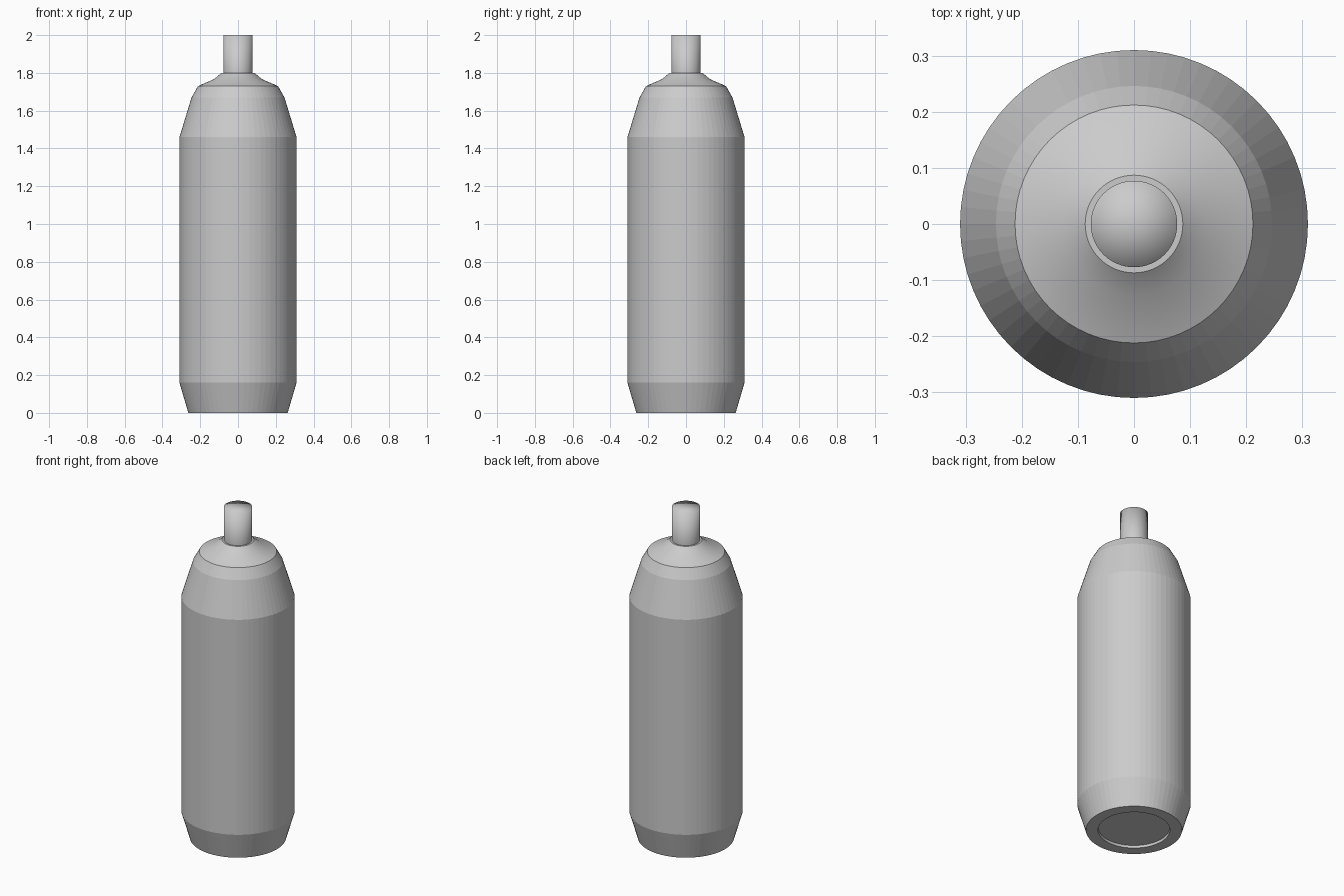
import bpy, bmesh
from math import cos, sin, tau

if "Cube" in bpy.data.objects:
    bpy.data.objects.remove(bpy.data.objects["Cube"])

SEG = 64


def lathe(name, profile, smooth):
    """Spin a list of (radius, z) points round z; radius 0 makes a pole."""
    bm = bmesh.new()
    rings = []
    for r, z in profile:
        if r == 0:
            rings.append([bm.verts.new((0, 0, z))] * SEG)
        else:
            rings.append([bm.verts.new((r * cos(tau * i / SEG), r * sin(tau * i / SEG), z))
                          for i in range(SEG)])
    for low, high in zip(rings, rings[1:]):
        for i in range(SEG):
            j = (i + 1) % SEG
            corners = dict.fromkeys((low[i], low[j], high[j], high[i]))
            face = bm.faces.new(list(corners))
            face.smooth = smooth
    bmesh.ops.recalc_face_normals(bm, faces=bm.faces)
    mesh = bpy.data.meshes.new(name)
    bm.to_mesh(mesh)
    bm.free()
    obj = bpy.data.objects.new(name, mesh)
    bpy.context.collection.objects.link(obj)
    return obj


def smooth_by_angle(obj, angle):
    bpy.ops.object.select_all(action='DESELECT')
    obj.select_set(True)
    bpy.context.view_layer.objects.active = obj
    bpy.ops.object.shade_smooth_by_angle(angle=angle)


# Can body: recessed base, tapered foot, straight wall, faceted shoulder
lathe("can_body", [(0, 0.015), (0.195, 0.015), (0.197, 0), (0.263, 0), (0.31, 0.16),
                   (0.31, 1.46), (0.246, 1.67), (0.212, 1.73)], False)

# Sloped top with a small flat collar round the nozzle
dome = lathe("can_top", [(0.212, 1.73), (0.127, 1.767), (0.087, 1.80), (0.077, 1.80)], True)
smooth_by_angle(dome, 0.5)

# Nozzle with softly shaded cap
lathe("nozzle", [(0.077, 1.80), (0.077, 2.0), (0, 2.0)], True)
